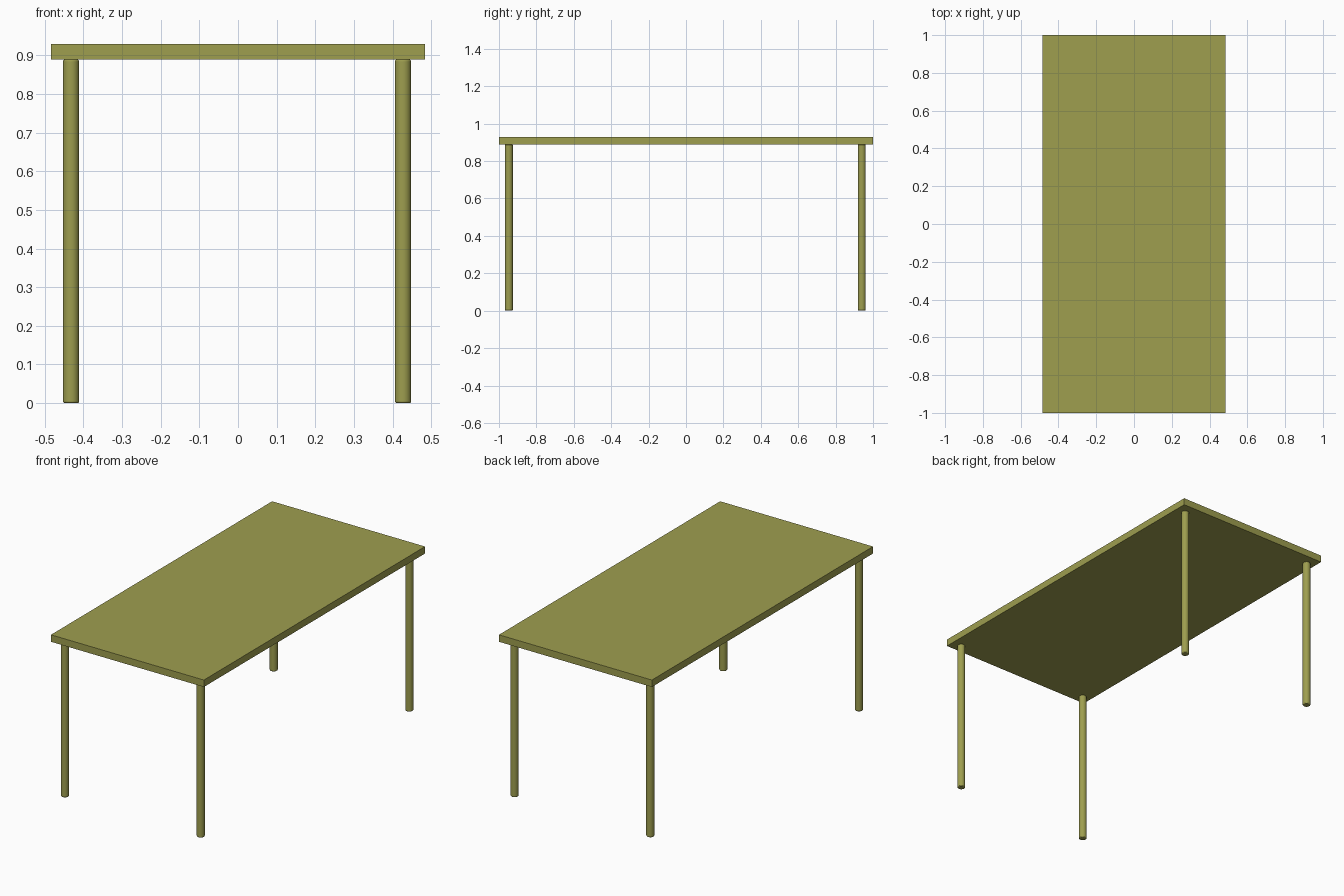
import bpy

if "Cube" in bpy.data.objects:
    bpy.data.objects.remove(bpy.data.objects["Cube"])

WIDTH, LENGTH, HEIGHT, THICK = 0.968, 2.0, 0.929, 0.04
LEG_R = 0.021
LEG_H = HEIGHT - THICK

wood = bpy.data.materials.new("olive_wood")
wood.diffuse_color = (0.342, 0.342, 0.078, 1)
wood.use_nodes = True
wood.node_tree.nodes["Principled BSDF"].inputs["Base Color"].default_value = wood.diffuse_color


# Flat rectangular tabletop
bpy.ops.mesh.primitive_cube_add(size=1, location=(0, 0, HEIGHT - THICK / 2))
top = bpy.context.object
top.name = "tabletop"
top.scale = (WIDTH, LENGTH, THICK)
bpy.ops.object.transform_apply(location=False, rotation=False, scale=True)
top.data.materials.append(wood)


# Round leg with a softened foot, smooth all the way round
def add_leg(name, x, y):
    bpy.ops.mesh.primitive_cylinder_add(
        vertices=32, radius=LEG_R, depth=LEG_H, location=(x, y, LEG_H / 2))
    leg = bpy.context.object
    leg.name = name
    leg.data.materials.append(wood)
    bpy.ops.object.shade_smooth()
    bevel = leg.modifiers.new("soft_rim", "BEVEL")
    bevel.width = 0.005
    bevel.segments = 3
    bevel.limit_method = "ANGLE"
    bevel.harden_normals = True


# Four corner legs
for side, x in (("left", -0.432), ("right", 0.427)):
    for end, y in (("front", -0.947), ("back", 0.94)):
        add_leg(f"{end}_{side}_leg", x, y)
